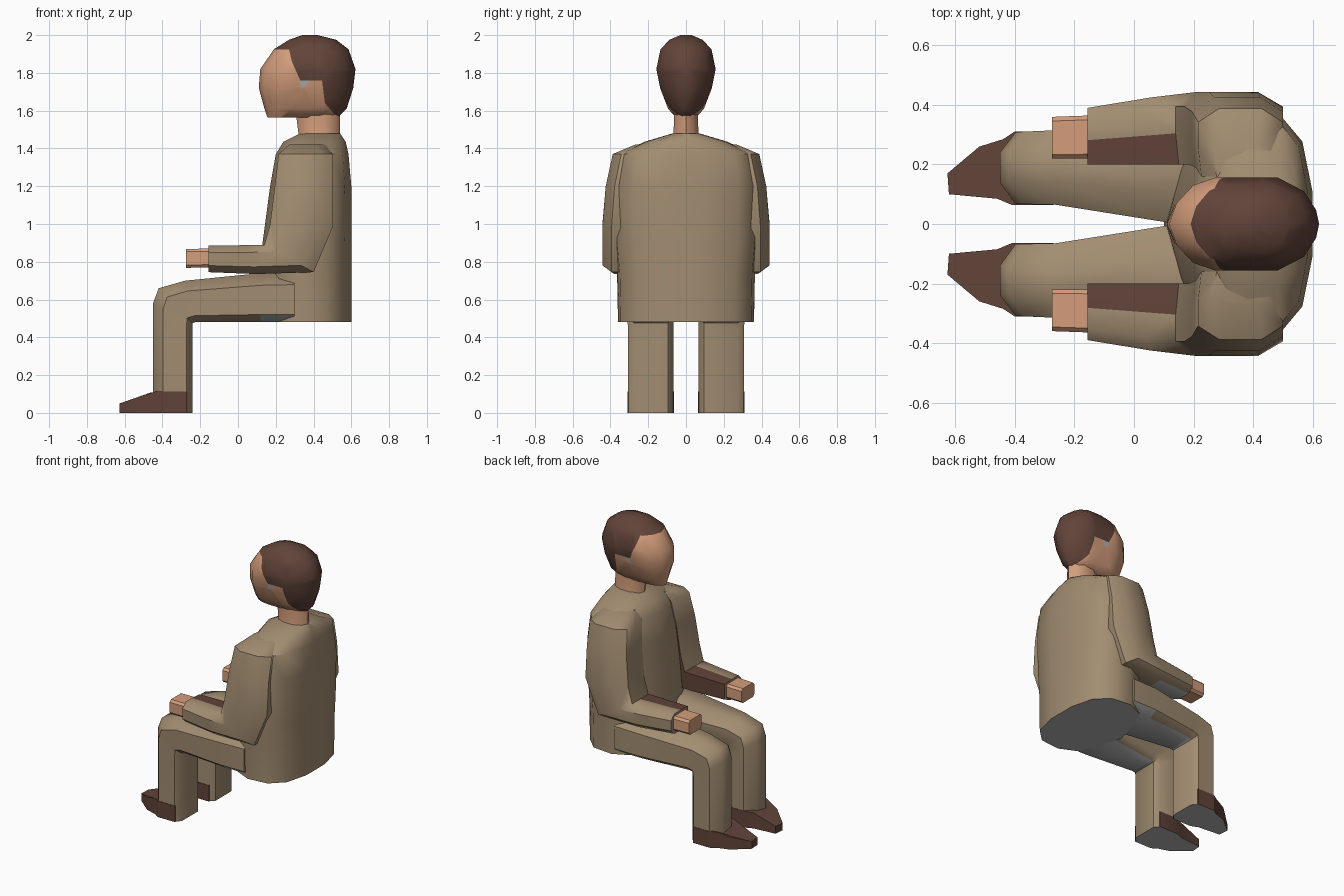
import bpy, bmesh, math
from mathutils import Vector

if "Cube" in bpy.data.objects:
    bpy.data.objects.remove(bpy.data.objects["Cube"])


def material(name, rgb):
    m = bpy.data.materials.new(name)
    m.diffuse_color = (*rgb, 1)
    m.use_nodes = True
    m.node_tree.nodes["Principled BSDF"].inputs["Base Color"].default_value = m.diffuse_color
    return m


MATS = [material("tan cloth", (0.36, 0.265, 0.165)),
        material("skin", (0.66, 0.34, 0.20)),
        material("dark brown", (0.12, 0.057, 0.041)),
        material("grey underside", (0.45, 0.45, 0.45))]
TAN, SKIN, BROWN, GREY = range(4)


def inside(x, z, poly):
    hit = False
    for (x1, z1), (x2, z2) in zip(poly, poly[1:] + poly[:1]):
        if (z1 > z) != (z2 > z) and x < x1 + (z - z1) * (x2 - x1) / (z2 - z1):
            hit = not hit
    return hit


def loft(name, rings, rule, mirror=False, cuts=(), angle=45):
    """Skin a list of equal-length rings, cap the ends, colour faces by rule."""
    bm = bmesh.new()
    vs = [[bm.verts.new(p) for p in r] for r in rings]
    n = len(vs[0])
    for a, b in zip(vs, vs[1:]):
        for i in range(n):
            j = (i + 1) % n
            bm.faces.new((a[i], a[j], b[j], b[i]))
    bm.faces.new(vs[0])
    bm.faces.new(vs[-1])
    # score the surface along colour borders drawn in side view
    for poly in cuts:
        for (x1, z1), (x2, z2) in zip(poly, poly[1:]):
            bmesh.ops.bisect_plane(bm, geom=bm.verts[:] + bm.edges[:] + bm.faces[:], dist=1e-4,
                                   plane_co=(x1, 0, z1), plane_no=(z1 - z2, 0, x2 - x1))
    bmesh.ops.recalc_face_normals(bm, faces=bm.faces[:])
    bm.normal_update()
    for f in bm.faces:
        f.material_index = rule(f.calc_center_median(), f.normal)
    me = bpy.data.meshes.new(name)
    bm.to_mesh(me)
    bm.free()
    ob = bpy.data.objects.new(name, me)
    bpy.context.collection.objects.link(ob)
    for m in MATS:
        me.materials.append(m)
    bpy.ops.object.select_all(action='DESELECT')
    ob.select_set(True)
    bpy.context.view_layer.objects.active = ob
    bpy.ops.object.shade_smooth_by_angle(angle=math.radians(angle))
    if mirror:
        mod = ob.modifiers.new("mirror", 'MIRROR')
        mod.use_axis = (False, True, False)
        mod.use_clip = False
        mod.use_mirror_merge = False
    return ob


def level_rings(half, levels):
    """Horizontal rings: half outline (depth, width) fitted to (z, front, back, half width)."""
    out = half + [(t, -w) for t, w in reversed(half) if w > 0]
    return [[(f + t * (b - f), w * hw, z) for t, w in out] for z, f, b, hw in levels]


def limb_rings(section, stations):
    """Rings between side-view points A and B, spanning y0 to y1."""
    return [[(ax + u * (bx - ax), y0 + v * (y1 - y0), az + u * (bz - az)) for u, v in section]
            for ax, az, bx, bz, y0, y1 in stations]


def cloth(c, n):
    return GREY if n.z < -0.8 and c.z < 0.55 else TAN


# jacket body
body = [(0, 0), (.1, .5), (.22, .85), (.45, 1), (.74, .96), (.92, .72), (1, .28), (1, 0)]
loft("jacket", level_rings(body, [
    (.48, .10, .60, .36), (.74, .11, .60, .365), (.90, .13, .60, .38), (1.2, .17, .60, .385),
    (1.37, .20, .585, .36), (1.435, .24, .57, .22), (1.48, .33, .54, .07)]), cloth)

# sleeves, with dark inner faces
sleeve = [(0, .43), (0, .8), (.25, 1), (.75, 1), (1, .8), (1, .35), (.8, 0), (.04, 0)]


def sleeve_rule(c, n):
    if c.x < 0.12 and n.z < -0.8:
        return GREY
    if c.z < 1.15 and n.y < -0.5 and c.y < 0.23:
        return BROWN
    if c.z < 0.92 and c.y < 0.27 and c.x < 0.17 and n.z > 0.5:
        return BROWN
    return TAN


loft("sleeve", limb_rings(sleeve, [
    (.27, 1.42, .46, 1.42, .16, .27), (.215, 1.37, .50, 1.37, .16, .388),
    (.195, 1.2, .50, 1.2, .19, .425), (.17, 1.0, .50, .98, .20, .443),
    (.14, .89, .40, .745, .20, .443), (.04, .888, .10, .735, .20, .425),
    (-.157, .885, -.157, .745, .20, .39)]), sleeve_rule, True)

# hands
palm = [(0, .1), (0, .9), (.15, 1), (.85, 1), (1, .9), (1, .1), (.85, 0), (.15, 0)]
loft("hand", limb_rings(palm, [
    (-.14, .87, -.14, .77, .22, .365), (-.275, .868, -.275, .768, .22, .36)]),
    lambda c, n: SKIN, True, angle=30)

# trouser legs
trouser = [(0, .3), (0, .72), (.25, 1), (.85, 1), (1, .85), (1, .12), (.85, 0), (.25, 0)]
loft("trouser_leg", limb_rings(trouser, [
    (.30, .745, .30, .482, .0, .36), (.12, .74, .12, .482, .004, .36),
    (-.28, .70, -.22, .482, .065, .315), (-.42, .66, -.242, .475, .067, .31),
    (-.45, .58, -.242, .44, .067, .308), (-.45, .0, -.242, .0, .067, .308)]), cloth, True)

# shoes
sole = [(-.27, .064), (-.27, .311), (-.40, .311), (-.44, .285), (-.52, .26),
        (-.627, .17), (-.622, .10), (-.46, .085), (-.41, .064)]


def shoe_top(x):
    return .112 if x > -.45 else .05 + .062 * (x + .627) / .177


loft("shoe", [[(x, y, 0) for x, y in sole], [(x, y, shoe_top(x)) for x, y in sole]],
     lambda c, n: GREY if n.z < -0.8 else BROWN, True, angle=30)

# neck
ring = [(.5 - .5 * math.cos(a * math.pi / 5), math.sin(a * math.pi / 5) if a % 5 else 0)
        for a in range(6)]
loft("neck", level_rings(ring, [(1.43, .32, .54, .075), (1.48, .32, .54, .07),
                                (1.56, .31, .54, .066), (1.63, .30, .54, .07)]),
     lambda c, n: SKIN)

# head, with hair and ear marking cut into the surface
hair = [(0, 1.925), (.27, 1.925), (.285, 1.86), (.33, 1.76), (.445, 1.76), (.46, 1.64),
        (.52, 1.57), (.52, 1.4), (.8, 1.4), (.8, 2.2), (0, 2.2)]
ear = [(.325, 1.76), (.38, 1.76), (.36, 1.73), (.33, 1.72)]


def head_rule(c, n):
    if inside(c.x, c.z, hair):
        return BROWN
    return GREY if inside(c.x, c.z, ear) and abs(c.y) > .1 else SKIN


skull = [(0, 0), (.05, .45), (.16, .83), (.31, 1), (.72, 1), (.9, .7), (.98, .3), (1, 0)]
loft("head", level_rings(skull, [
    (1.565, .155, .53, .055), (1.61, .14, .575, .095), (1.72, .11, .61, .137),
    (1.82, .118, .622, .157), (1.925, .19, .585, .135), (1.975, .27, .52, .088),
    (2.0, .34, .42, .03)]), head_rule, cuts=[hair[1:7], ear + ear[:1]], angle=50)
